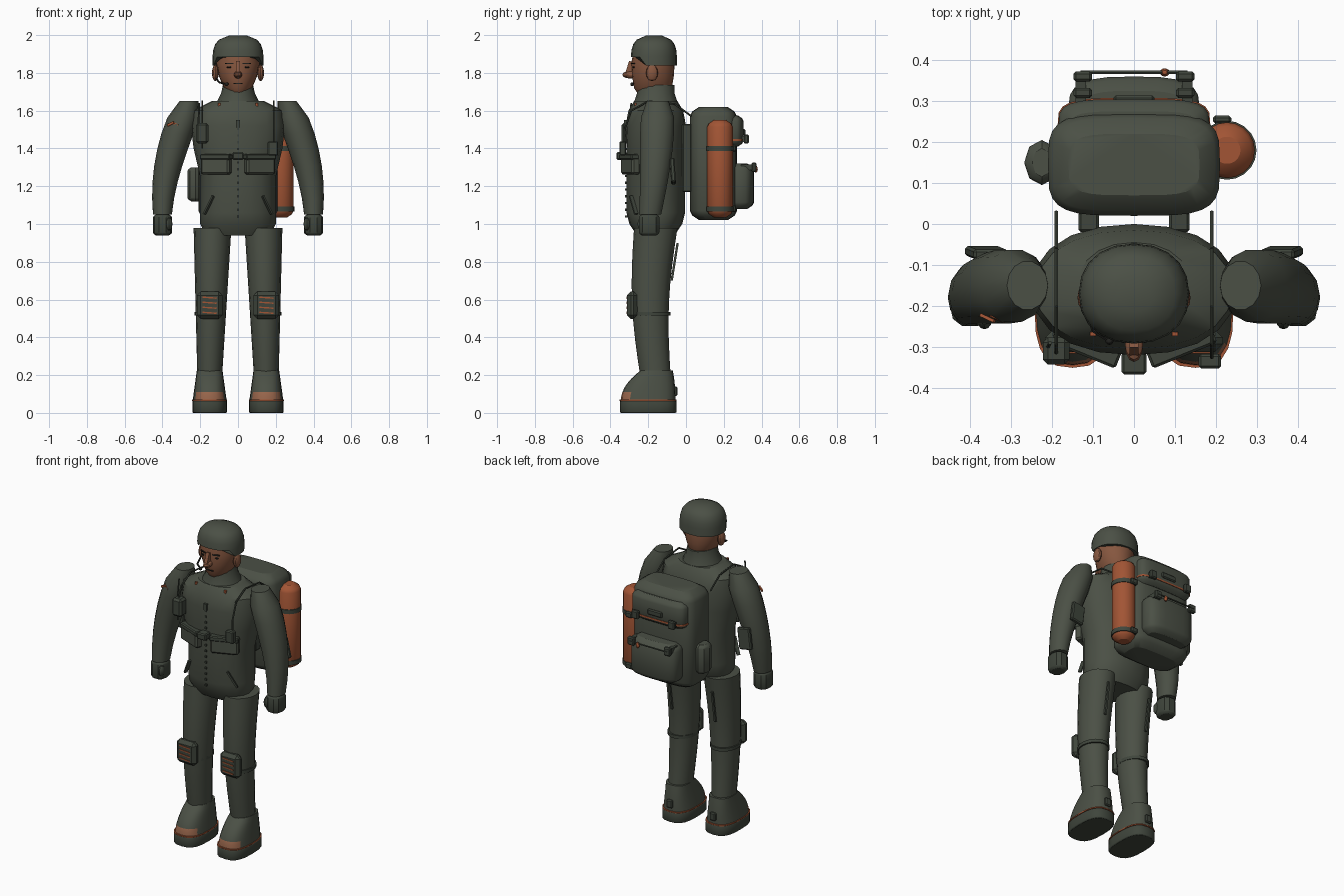
import bpy, bmesh
from math import sin, cos, pi, tau, sqrt, radians, copysign
from mathutils import Vector, Matrix

cube = bpy.data.objects.get("Cube")
if cube:
    bpy.data.objects.remove(cube, do_unlink=True)

body_y = -.16
boot_x = .15
pack_y = .15
belt_z = 1.36
parts = []


def material(name, *rgb):
    mat = bpy.data.materials.new(name)
    mat.use_nodes = True
    mat.diffuse_color = (*rgb, 1)
    mat.node_tree.nodes["Principled BSDF"].inputs["Base Color"].default_value = (*rgb, 1)
    return mat


olive = material("olive cloth", .07, .08, .06)
dark = material("dark olive gear", .05, .06, .045)
orange = material("burnt orange", .36, .09, .035)
skin = material("skin", .24, .095, .05)
tan = material("tan toe", .31, .13, .07)
black = material("dark detail", .015, .015, .013)


def finish(name, mat, bm, location=(0, 0, 0), turn=(0, 0, 0)):
    """Turn a bmesh into a named, coloured and placed object."""
    mesh = bpy.data.meshes.new(name)
    bmesh.ops.recalc_face_normals(bm, faces=bm.faces)
    bm.to_mesh(mesh)
    bm.free()
    mesh.materials.append(mat)
    part = bpy.data.objects.new(name, mesh)
    bpy.context.collection.objects.link(part)
    part.location = location
    part.rotation_euler = [radians(angle) for angle in turn]
    parts.append(part)
    return part


def loft(name, mat, rings, x=0, y=body_y, sides=16, power=2):
    """Skin horizontal superellipses given as height, half width, half depth, shift x, shift y."""
    bm = bmesh.new()
    loops = []
    for height, width, depth, *shift in rings:
        shift_x, shift_y = shift or (0, 0)
        loop = []
        for index in range(sides):
            across, along = cos(tau * index / sides), sin(tau * index / sides)
            across = copysign(abs(across) ** (2 / power), across)
            along = copysign(abs(along) ** (2 / power), along)
            loop.append(bm.verts.new((x + shift_x + across * width,
                                      y + shift_y + along * depth, height)))
        loops.append(loop)
    for lower, upper in zip(loops, loops[1:]):
        for index in range(sides):
            before = index - 1
            bm.faces.new((lower[before], lower[index], upper[index], upper[before]))
    bm.faces.new(loops[0])
    bm.faces.new(loops[-1])
    return finish(name, mat, bm)


def drum(name, mat, x, y, low, high, width, depth, rounding=0, sides=20, power=2):
    """Upright block with a superellipse outline and softened ends."""
    rings = [(low, width - rounding, depth - rounding),
             (low + rounding / 2, width - rounding / 4, depth - rounding / 4),
             (low + rounding, width, depth), (high - rounding, width, depth),
             (high - rounding / 2, width - rounding / 4, depth - rounding / 4),
             (high, width - rounding, depth - rounding)]
    if not rounding:
        rings = [(low, width, depth), (high, width, depth)]
    return loft(name, mat, rings, x, y, sides, power)


def box(name, mat, location, size, turn=(0, 0, 0), bevel=0):
    bm = bmesh.new()
    bmesh.ops.create_cube(bm, size=1)
    bm.transform(Matrix.Diagonal((*size, 1)))
    if bevel:
        bmesh.ops.bevel(bm, geom=bm.edges[:], offset=bevel, segments=1, affect='EDGES')
    return finish(name, mat, bm, location, turn)


def ball(name, mat, location, radii):
    bm = bmesh.new()
    bmesh.ops.create_uvsphere(bm, u_segments=12, v_segments=6, radius=1)
    bm.transform(Matrix.Diagonal((*radii, 1)))
    return finish(name, mat, bm, location)


def rod(name, mat, points, radius=.005):
    """Thin tube through a few points."""
    bm = bmesh.new()
    for start, end in zip(points, points[1:]):
        start, end = Vector(start), Vector(end)
        direction = end - start
        turn = direction.to_track_quat('Z', 'Y').to_matrix().to_4x4()
        bmesh.ops.create_cone(bm, cap_ends=True, segments=6, radius1=radius, radius2=radius,
                              depth=direction.length,
                              matrix=Matrix.Translation((start + end) / 2) @ turn)
    return finish(name, mat, bm)


def on_chest(x, height, lift=0):
    """Point on the front of the jacket."""
    return x, body_y - pack_y * sqrt(1 - (x / .25) ** 2) - lift, height


def steps(count):
    return [index / count for index in range(count + 1)]


# Jacket and collar
loft("jacket", olive, [(.94, .17, .1), (1, .2, .14), (1.06, .2, .155), (1.25, .2, .155),
                       (1.4, .235, .155), (1.52, .25, .16), (1.6, .24, .145),
                       (1.65, .14, .115)], sides=20, power=2.2)
loft("collar", olive, [(1.63, .12, .12), (1.69, .09, .1), (1.735, .08, .1)])
for t in steps(14):
    box("jacket_button", dark, on_chest(0, 1.04 + t / 2, .005), (.01, .015, .012))

# Head and cap
loft("head", skin, [(1.69, .05, .08), (1.72, .075, .1), (1.78, .1, .11), (1.85, .115, .115),
                    (1.93, .1, .1)], y=body_y - .015, sides=20)
dome = [(t, (1 - t ** 4) ** .4) for t in (0, .3, .5, .7, .85, .98)]
cap = loft("cap", olive, [(1.84 + t * body_y * -1, .135 * r, .122 * r) for t, r in dome],
           y=body_y - .01, sides=20, power=2.2)
for vertex in cap.data.vertices:
    if vertex.co.z < 1.85 and vertex.co.y < -.24:
        vertex.co.z += .045
ball("nose", skin, (0, -.295, 1.79), (.022, .042, .02))
box("nose_bridge", skin, (0, -.295, 1.825), (.022, .035, .07), (-18, 0, 0))
box("mouth", black, (0, -.28, 1.745), (.045, .008, .005))
for sign in (1, -1):
    ball("ear", skin, (sign * .12, -.18, 1.8), (.018, .032, .044))
    ball("eye", black, (sign * .045, -.277, 1.83), (.015, .006, .005))
    box("eyebrow", black, (sign * .045, -.28, 1.85), (.045, .008, .007), (0, 0, sign * 18))
rod("headset_arm", black, [(-.115, -.2, 1.77), (-.1, -.26, 1.75), (-.06, -.285, 1.74)])
ball("headset_microphone", black, (-.06, -.285, 1.74), (.01, .01, .01))

for side, sign in (("left", 1), ("right", -1)):
    # Sleeve, glove and elbow patch
    loft(side + "_sleeve", olive,
         [(1.65 - .6 * t, .05 + .035 * sin(pi * sqrt(t)), .06 + .032 * sin(pi * sqrt(t)),
           sign * (.26 + .14 * sin(t * pi / 2)), -.04 * t * t) for t in steps(7)],
         y=-.15, sides=14)
    drum(side + "_glove", dark, sign * .4, -.195, .94, 1.05, .05, .056, .015, 10, 2.5)
    ball(side + "_thumb", dark, (sign * .365, -.235, 1), (.018, .022, .035))
    box(side + "_elbow_patch", dark, (sign * .36, -.07, 1.28), (.085, .025, .13),
        (4, sign * -10, 0), .006)

    # Trouser leg with knee pad
    loft(side + "_leg", olive,
         [(.98 - .8 * t, .1 - .035 * t, .115 - .035 * t,
           sign * (.135 + .015 * t), -.028 * sin(pi * t)) for t in steps(8)])
    drum(side + "_knee_strap", dark, sign * .147, -.183, .515, .535, .084, .1)
    box(side + "_knee_pad", dark, (sign * boot_x, -.285, .57), (.135, .055, .145), bevel=.02)
    for t in steps(3):
        box(side + "_knee_slot", orange, (sign * boot_x, -.313, .53 + t * .08),
            (.075, .006, .007), (0, 4, 0))
    box(side + "_thigh_seam", dark, (sign * boot_x, -.06, .8), (.012, .012, .2), (-9, 0, 0))

    # Boot with sole, welt, studs and toe patch
    drum(side + "_sole", dark, sign * boot_x, -.2, 0, .065, .092, boot_x, .006, power=2.8)
    drum(side + "_welt", orange, sign * boot_x, -.2, .064, .071, .093, .151, power=2.8)
    boot = loft(side + "_boot", olive,
                [(.065 + .16 * t, .09 - .022 * t, .145 - .06 * t * t, 0, .045 * t * t)
                 for t in steps(7)], sign * boot_x, -.2, 20, 2.6)
    boot.data.materials.append(tan)
    for face in boot.data.polygons:
        middle = face.center
        if middle.z < .11 and middle.y < -.29 and abs(middle.x - sign * boot_x) < .07:
            face.material_index = 1
    box(side + "_heel_buckle", dark, (sign * boot_x, -.055, .115), (.04, .02, .05), bevel=.006)
    for t in steps(2):
        for offset in (-.035, .035):
            ball(side + "_sole_stud", orange, (sign * boot_x + offset, -.1 - t * .18, .002),
                 (.014, .014, .002))

    # Harness strap, belt pouch, collar tab and slanted pocket zip
    rod(side + "_harness_strap", dark,
        [(sign * .19, y, z) for y, z in ((.03, 1.57), (-.06, 1.635), (-.2, 1.65),
                                         (-.29, 1.6), (-.325, 1.5), (-.325, 1.4))])
    box(side + "_belt_pouch", olive, on_chest(sign * .115, 1.315), (.165, .05, .105),
        (0, 0, sign * 22), .01)
    box(side + "_pouch_flap", dark, on_chest(sign * .115, 1.355, .004), (.17, .052, .03),
        (0, 0, sign * 22), .006)
    box(side + "_collar_tab", orange, (sign * .1, -.268, 1.63), (.014, .01, .02))
    box(side + "_pocket_zip", dark, on_chest(sign * .155, 1.1), (.01, .02, .11),
        (0, sign * -30, sign * 30))

# Chest gear
box("radio", dark, (-.19, -.31, 1.48), (.065, .065, .11), bevel=.012)
rod("radio_antenna", dark, [(-.21, -.3, 1.52), (-.205, -.29, 1.64)])
box("chest_clip", dark, (.185, -.335, 1.4), (.055, .035, .075), bevel=.006)
box("chest_buckle", dark, on_chest(0, belt_z, .03), (.06, .055, .04), bevel=.006)
box("name_tab", dark, on_chest(0, 1.53, .01), (.022, .015, .04))
for sign in (1, -1):
    box("sleeve_badge", orange, (-.345 + sign * .012, -.23, 1.53), (.04, .008, .012),
        (0, sign * 25, -25))

# Backpack body, lid pocket and lower pocket
drum("backpack", olive, 0, pack_y - .005, 1.02, 1.62, .21, .125, .05, 28, 4)
drum("backpack_lid", olive, 0, .235, 1.41, 1.575, .185, .07, .03, 24, 4)
drum("lid_zip", orange, 0, .235, 1.44, 1.45, .187, .073, sides=24, power=4)
drum("lower_pocket", olive, 0, .285, 1.08, 1.32, .16, .075, .035, 24, 3)
box("lid_label", dark, (0, .306, 1.485), (.1, .016, .035), bevel=.006)
for sign in (1, -1):
    for y, z in ((.32, 1.45), (.36, 1.3)):
        box("pack_buckle", dark, (sign * .125, y, z), (.045, .025, .05), bevel=.006)
        box("pack_strap", dark, (sign * .13, y - .035, z), (.025, .07, .03))
    box("back_support", dark, (sign * .11, .005, 1.35), (.05, .05, .36), bevel=.006)
rod("pocket_cord", dark, [(-.13, .37, 1.3), (.13, .37, 1.3)])
ball("cord_toggle", orange, (.075, .37, 1.29), (.012, .01, .018))

# Side pouch and gas bottle
drum("side_pouch", olive, -.225, pack_y, 1.12, 1.3, .043, .055, .02, 8)
drum("gas_bottle", orange, .227, .18, 1.035, 1.55, .068, .068, .035)
for height in (1.08, 1.4):
    drum("bottle_band", dark, .227, .18, height - .013, height + .013, .072, .072)
    box("band_clip", dark, (.215, .255, height), (.045, .02, .035), bevel=.006)

# Smooth shading with sharp edges kept
for other in bpy.context.selected_objects:
    other.select_set(False)
for part in parts:
    part.select_set(True)
bpy.context.view_layer.objects.active = parts[0]
bpy.ops.object.shade_smooth_by_angle(angle=radians(30))
